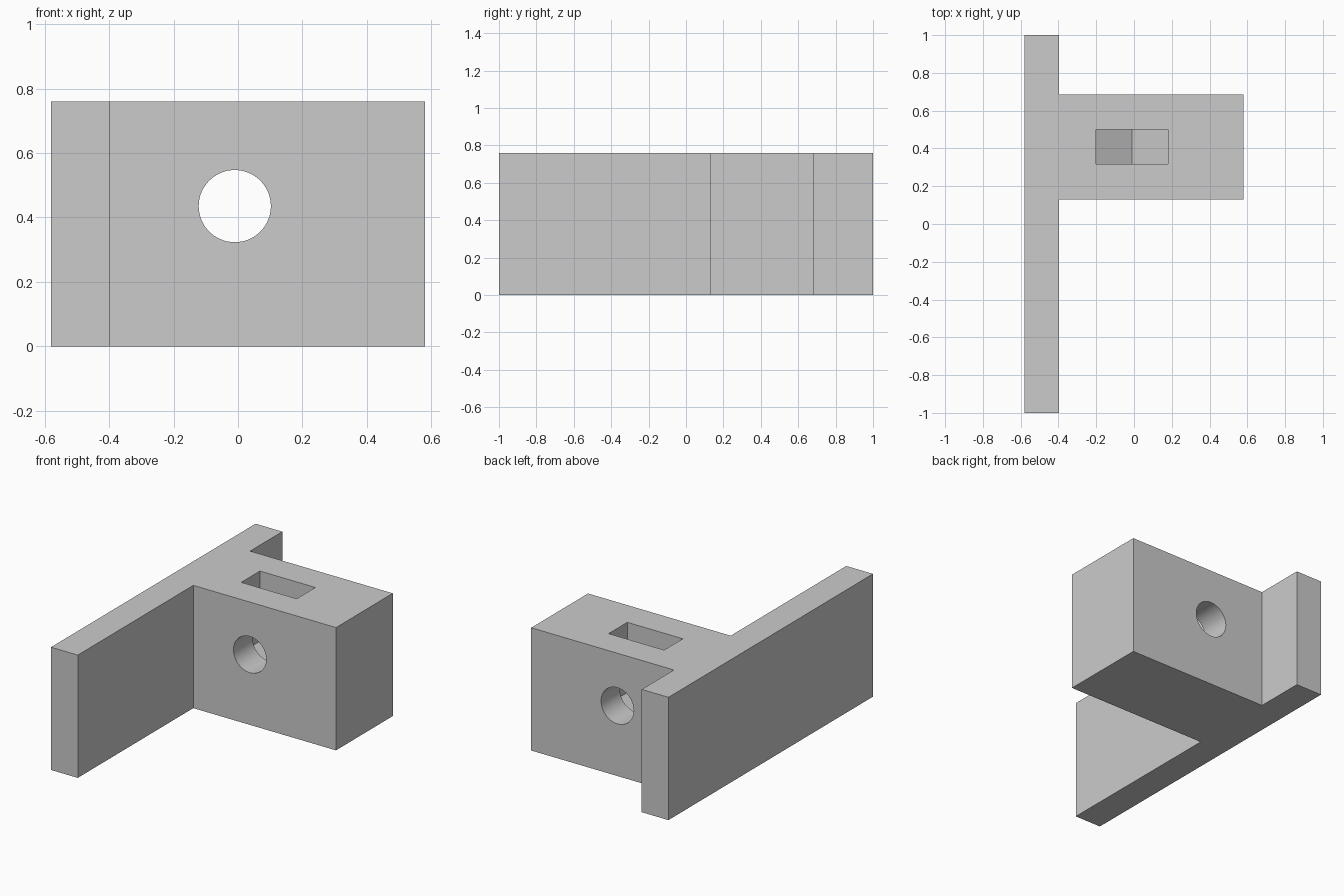
import bpy, math
from mathutils import Vector

default = bpy.data.objects.get("Cube")
if default:
    bpy.data.objects.remove(default)

HEIGHT = 0.76
HOLE_X, HOLE_Z, HOLE_R = -0.01, 0.435, 0.112
SLOT_HALF = 0.19

grey = bpy.data.materials.new("plain grey")
grey.use_nodes = True
colour = (0.6, 0.6, 0.6, 1)
grey.diffuse_color = colour
grey.node_tree.nodes["Principled BSDF"].inputs["Base Color"].default_value = colour


def prism(name, outline, direction):
    """Sweep a closed outline of 3D points along a direction."""
    n = len(outline)
    base = [Vector(p) for p in outline]
    verts = base + [p + Vector(direction) for p in base]
    faces = [range(n), range(n, 2 * n)]
    faces += [(i, (i + 1) % n, n + (i + 1) % n, n + i) for i in range(n)]
    mesh = bpy.data.meshes.new(name)
    mesh.from_pydata(verts, [], [tuple(f) for f in faces])
    obj = bpy.data.objects.new(name, mesh)
    bpy.context.collection.objects.link(obj)
    mesh.materials.append(grey)
    bpy.ops.object.select_all(action="DESELECT")
    obj.select_set(True)
    bpy.context.view_layer.objects.active = obj
    bpy.ops.object.mode_set(mode="EDIT")
    bpy.ops.mesh.select_all(action="SELECT")
    bpy.ops.mesh.normals_make_consistent(inside=False)
    bpy.ops.object.mode_set(mode="OBJECT")
    return obj


# Long plate with the block standing out from its side
plan = [(-0.58, -1), (-0.397, -1), (-0.397, 0.13), (0.58, 0.13),
        (0.58, 0.685), (-0.397, 0.685), (-0.397, 1), (-0.58, 1)]
bracket = prism("bracket", [(x, y, 0) for x, y in plan], (0, 0, HEIGHT))

# Round bolt hole running front to back
circle = [2 * math.pi * i / 64 for i in range(64)]
hole = prism("bolt_hole_cutter",
             [(HOLE_X + HOLE_R * math.cos(a), 0, HOLE_Z + HOLE_R * math.sin(a))
              for a in circle], (0, 0.8, 0))

# Nut slot open at the top, with the lower half of a hexagon as its floor
rise = SLOT_HALF / math.sqrt(3)
section = [(-SLOT_HALF, 1), (-SLOT_HALF, HOLE_Z - rise), (0, HOLE_Z - 2 * rise),
           (SLOT_HALF, HOLE_Z - rise), (SLOT_HALF, 1)]
slot = prism("nut_slot_cutter", [(HOLE_X + x, 0.317, z) for x, z in section],
             (0, 0.183, 0))

# Cut both openings
bpy.ops.object.select_all(action="DESELECT")
bracket.select_set(True)
bpy.context.view_layer.objects.active = bracket
for cutter in (hole, slot):
    cutter.hide_render = True
    cut = bracket.modifiers.new(cutter.name, "BOOLEAN")
    cut.operation = "DIFFERENCE"
    cut.solver = "EXACT"
    cut.object = cutter
    bpy.ops.object.modifier_apply(modifier=cut.name)
    bpy.data.objects.remove(cutter)

bpy.ops.object.shade_smooth_by_angle(angle=math.radians(25))
